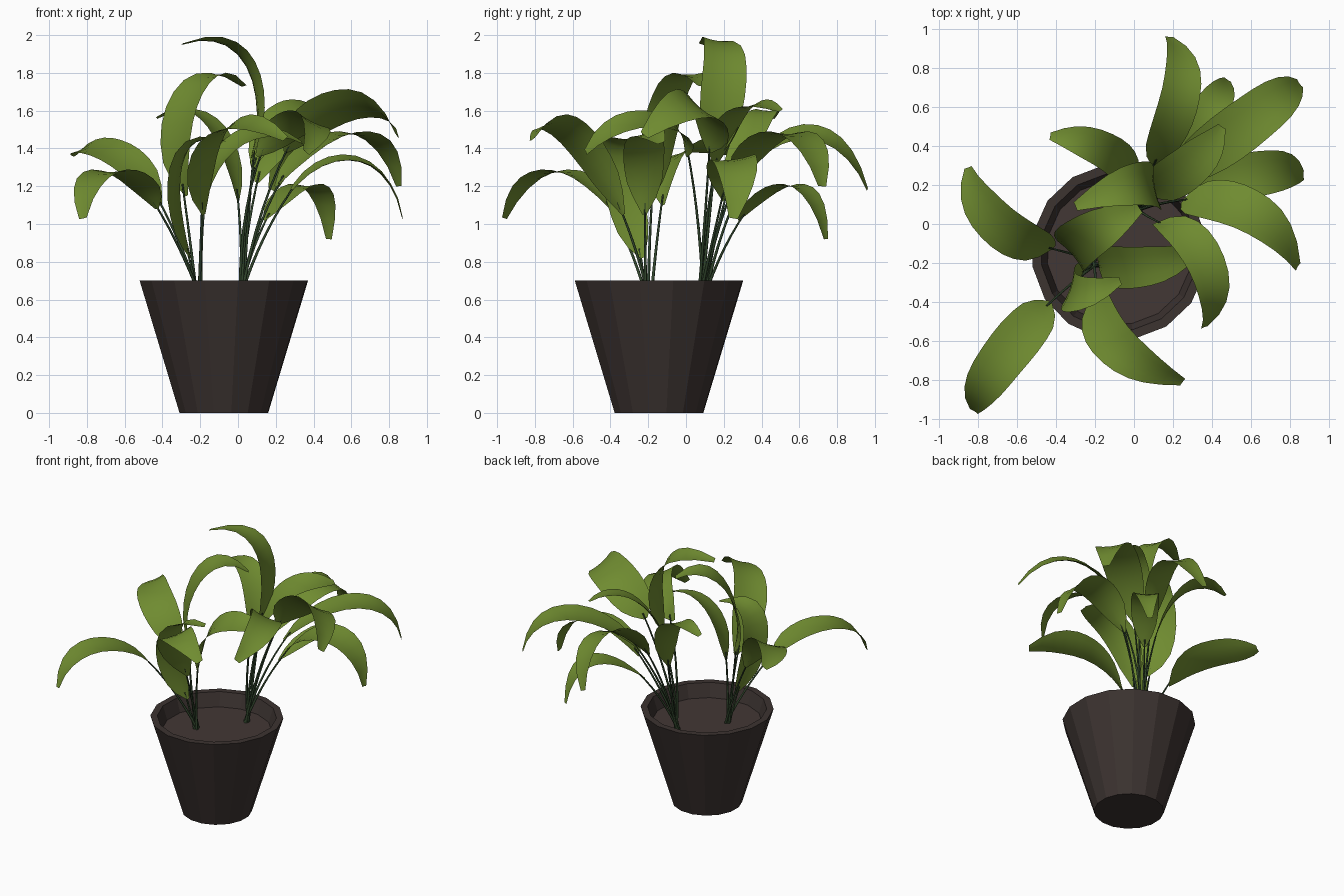
import bpy, bmesh, math
from mathutils import Vector

if "Cube" in bpy.data.objects:
    bpy.data.objects.remove(bpy.data.objects["Cube"])

CX, CY = -0.075, -0.143   # pot centre


def material(name, rgb):
    m = bpy.data.materials.new(name)
    m.diffuse_color = (*rgb, 1)
    m.use_nodes = True
    m.node_tree.nodes["Principled BSDF"].inputs["Base Color"].default_value = m.diffuse_color
    return m


LEAF = material("leaf_green", (0.16, 0.26, 0.03))
STEM = material("stem_green", (0.03, 0.06, 0.025))
POT = material("pot_brown", (0.045, 0.033, 0.03))
SOIL = material("soil_brown", (0.055, 0.038, 0.035))


def add_object(name, bm, mat, smooth=False):
    me = bpy.data.meshes.new(name)
    bmesh.ops.recalc_face_normals(bm, faces=bm.faces)
    for f in bm.faces:
        f.smooth = smooth
    bm.to_mesh(me)
    bm.free()
    me.materials.append(mat)
    ob = bpy.data.objects.new(name, me)
    bpy.context.collection.objects.link(ob)
    return ob


def bridge(bm, r1, r2, closed):
    n = len(r1)
    for i in range(n if closed else n - 1):
        j = (i + 1) % n
        bm.faces.new((r1[i], r1[j], r2[j], r2[i]))


def pot_ring(bm, r, z, sides=16, phase=math.radians(9.6)):
    return [bm.verts.new((CX + r * math.cos(phase + math.tau * i / sides),
                          CY + r * math.sin(phase + math.tau * i / sides), z))
            for i in range(sides)]


# Tapered 16-sided pot with a hollow top
bm = bmesh.new()
rings = [pot_ring(bm, r, z) for r, z in
         ((0.238, 0), (0.452, 0.7), (0.405, 0.7), (0.37, 0.59))]
for a, b in zip(rings, rings[1:]):
    bridge(bm, a, b, True)
bm.faces.new(rings[0])
add_object("pot", bm, POT)

# Soil disc
bm = bmesh.new()
bm.faces.new(pot_ring(bm, 0.375, 0.6))
add_object("soil", bm, SOIL)


def through(pts, u):
    """Smooth cubic passing through four evenly spaced points."""
    t, out = 3 * u, Vector((0, 0, 0))
    for i in range(4):
        w = 1.0
        for j in range(4):
            if j != i:
                w *= (t - j) / (i - j)
        out += w * pts[i]
    return out


WIDTH = (0.1, 0.55, 0.84, 0.95, 1, 1, 0.97, 0.93, 0.85, 0.7, 0.48, 0.2)


def make_leaf(name, pts, half_width, roll=0):
    chord = pts[3] - pts[0]
    side0 = Vector((-chord.y, chord.x, 0)).normalized()
    side0.z = roll
    bm = bmesh.new()
    rows, n = [], len(WIDTH) - 1
    for k, w in enumerate(WIDTH):
        u = k / n
        p = through(pts, u)
        tan = (through(pts, u + .01) - through(pts, u - .01)).normalized()
        side = (side0 - side0.dot(tan) * tan).normalized()
        up = tan.cross(side)
        rows.append([bm.verts.new(p + side * s * w * half_width
                                  + up * (s * s - .4) * w * half_width * .12)
                     for s in (-1, -.5, 0, .5, 1)])
    for a, b in zip(rows, rows[1:]):
        bridge(bm, a, b, False)
    add_object(name, bm, LEAF, True)


def make_stem(name, root, pts):
    end = through(pts, .06)
    tan = (pts[1] - pts[0]).normalized()
    h = (end - root).length
    ctrl = end - (tan * .3 + (end - root).normalized() * .7) * h * .5
    ctrl.z += h * .04
    bm = bmesh.new()
    rows = []
    for k in range(8):
        t = k / 7
        p = root * (1 - t) ** 2 + ctrl * 2 * t * (1 - t) + end * t * t
        d = ((ctrl - root) * (1 - t) + (end - ctrl) * t).normalized()
        a = d.cross(Vector((0.3, 1, 0))).normalized()
        b = d.cross(a)
        r = 0.009 - 0.004 * t
        rows.append([bm.verts.new(p + r * (a * math.cos(q * math.tau / 6)
                                           + b * math.sin(q * math.tau / 6)))
                     for q in range(6)])
    for a, b in zip(rows, rows[1:]):
        bridge(bm, a, b, True)
    add_object(name, bm, STEM, True)


# Leaf paths: half width, roll, then base, two middle points and tip
FRONT_LEFT = [
    (.12, 0, -.43, -.40, 1.08, -.57, -.56, 1.25, -.74, -.78, 1.26, -.82, -.96, 1.03),
    (.12, -.4, -.41, -.12, 1.10, -.58, -.08, 1.33, -.76, .07, 1.41, -.85, .29, 1.37),
    (.12, .4, -.18, -.33, 1.05, -.17, -.51, 1.37, -.02, -.68, 1.53, .25, -.81, 1.45),
    (.125, 0, -.27, -.18, 1.15, -.32, -.13, 1.50, -.20, -.04, 1.76, .03, .08, 1.73),
    (.105, 0, -.25, -.23, .82, -.33, -.32, 1.12, -.29, -.36, 1.38, -.07, -.29, 1.44),
    (.115, .35, -.18, -.22, 1.05, -.10, -.22, 1.34, .09, -.21, 1.48, .34, -.13, 1.43),
]
BACK_RIGHT = [
    (.12, .15, .07, .16, 1.35, .11, .19, 1.66, 0, .20, 1.92, -.30, .09, 1.95),
    (.095, 0, 0, .20, 1.12, -.07, .32, 1.43, -.22, .41, 1.59, -.43, .45, 1.56),
    (.11, -.45, .10, 0, 1.36, .28, -.07, 1.52, .40, -.30, 1.54, .36, -.53, 1.38),
    (.11, .4, .10, .30, 1.22, .19, .51, 1.45, .25, .76, 1.45, .18, .96, 1.18),
    (.095, 0, .14, .28, 1.02, .29, .46, 1.18, .42, .63, 1.18, .48, .74, .92),
    (.13, 0, .20, .25, 1.20, .45, .42, 1.44, .70, .61, 1.46, .85, .72, 1.20),
    (.12, .12, .25, .20, 1.13, .48, .23, 1.33, .72, .27, 1.30, .87, .25, 1.03),
    (.14, -.7, .25, .12, 1.38, .42, .12, 1.56, .66, .02, 1.63, .84, -.22, 1.47),
    (.115, .2, .08, .15, 1.30, .19, .23, 1.53, .33, .34, 1.63, .45, .50, 1.60),
]

# Two clumps of stems, each carrying arching leaves
for clump, root, leaves in (("front", Vector((-.2, -.2, .58)), FRONT_LEFT),
                            ("back", Vector((.01, .08, .58)), BACK_RIGHT)):
    for i, (hw, roll, *c) in enumerate(leaves):
        pts = [Vector(c[k:k + 3]) for k in range(0, 12, 3)]
        ang = i * math.tau / len(leaves)
        foot = root + Vector((math.cos(ang), math.sin(ang), 0)) * .015
        make_leaf(f"{clump}_leaf_{i + 1}", pts, hw, roll)
        make_stem(f"{clump}_stem_{i + 1}", foot, pts)
